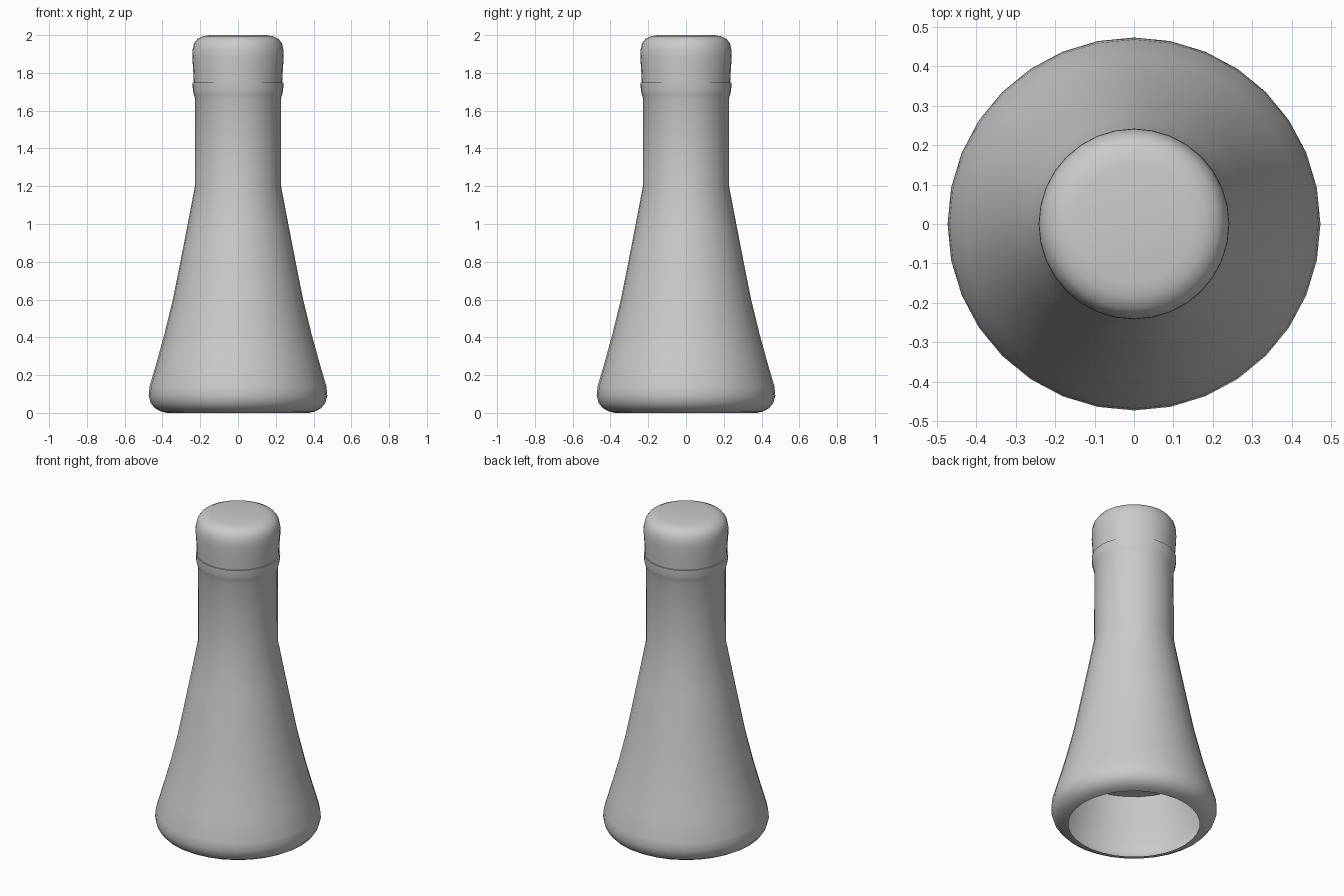
import bpy, bmesh, math

if "Cube" in bpy.data.objects:
    bpy.data.objects.remove(bpy.data.objects["Cube"])

SIDES = 32


def lathe(name, profile, angle=50):
    """Spin a (radius, z) profile about z; radius 0 closes the end."""
    bm = bmesh.new()
    verts = [bm.verts.new((r, 0, z)) for r, z in profile]
    edges = [bm.edges.new(p) for p in zip(verts, verts[1:])]
    bmesh.ops.spin(bm, geom=verts + edges, cent=(0, 0, 0), axis=(0, 0, 1),
                   angle=2 * math.pi, steps=SIDES)
    bmesh.ops.remove_doubles(bm, verts=bm.verts, dist=1e-4)
    bmesh.ops.recalc_face_normals(bm, faces=bm.faces)
    # Make the outer wall face away from the axis
    if sum(f.normal.x * f.calc_center_median().x + f.normal.y * f.calc_center_median().y
           for f in bm.faces) < 0:
        bmesh.ops.reverse_faces(bm, faces=bm.faces)
    mesh = bpy.data.meshes.new(name)
    bm.to_mesh(mesh)
    bm.free()
    obj = bpy.data.objects.new(name, mesh)
    bpy.context.collection.objects.link(obj)
    bpy.ops.object.select_all(action='DESELECT')
    obj.select_set(True)
    bpy.context.view_layer.objects.active = obj
    bpy.ops.object.shade_smooth_by_angle(angle=math.radians(angle))
    return obj


# Flask body: open base, rounded foot, flared wall, straight neck, lip
lathe("flask_body", [
    (0.375, 0.0), (0.41, 0.008), (0.44, 0.025), (0.462, 0.052), (0.473, 0.09),
    (0.468, 0.14), (0.43, 0.27), (0.39, 0.415), (0.345, 0.60), (0.31, 0.775),
    (0.27, 0.98), (0.228, 1.20), (0.227, 1.665), (0.234, 1.685),
    (0.239, 1.71), (0.241, 1.75), (0.232, 1.75)])

# Inner disc visible through the open base
lathe("inner_disc", [(0.0, 0.40), (0.385, 0.40)])

# Rounded stopper
lathe("stopper", [
    (0.234, 1.75), (0.237, 1.81), (0.242, 1.88), (0.241, 1.92), (0.233, 1.955),
    (0.215, 1.98), (0.185, 1.994), (0.15, 2.0), (0.0, 2.0)])
